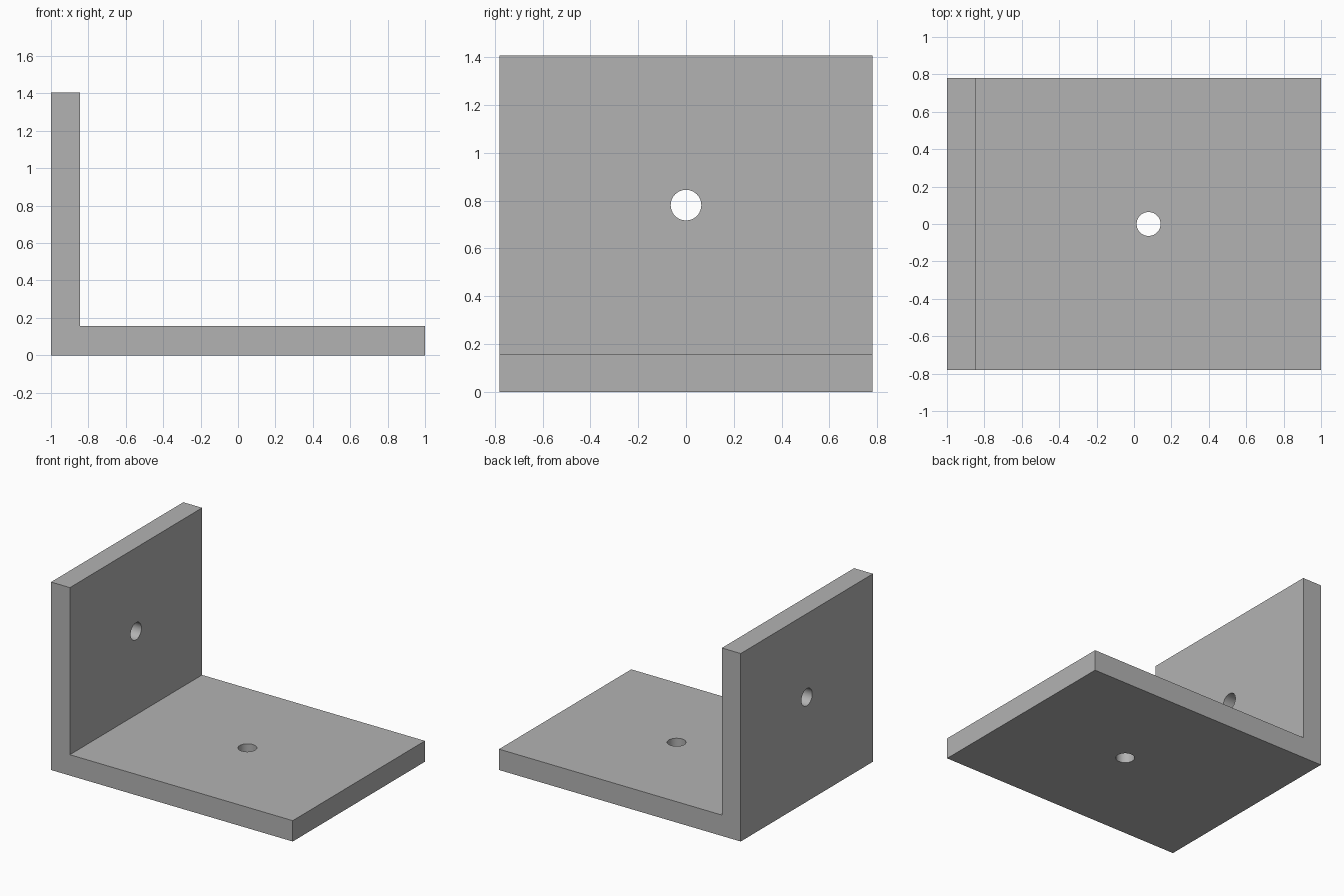
import bpy
import bmesh
import math

cube = bpy.data.objects.get("Cube")
if cube:
    bpy.data.objects.remove(cube, do_unlink=True)

LENGTH, WIDTH, HEIGHT = 2.0, 1.5625, 1.406
THICK = 0.156
HOLE_RADIUS = 0.064

grey = bpy.data.materials.new("plain_grey")
grey.use_nodes = True
grey.diffuse_color = (0.45, 0.45, 0.45, 1)
grey.node_tree.nodes["Principled BSDF"].inputs["Base Color"].default_value = grey.diffuse_color

# L-shaped bracket: side profile extruded across the width
left, right = -LENGTH / 2, LENGTH / 2
inner = left + THICK
profile = [(left, 0), (right, 0), (right, THICK),
           (inner, THICK), (inner, HEIGHT), (left, HEIGHT)]
bm = bmesh.new()
face = bm.faces.new([bm.verts.new((x, -WIDTH / 2, z)) for x, z in profile])
extruded = bmesh.ops.extrude_face_region(bm, geom=[face])["geom"]
bmesh.ops.translate(bm, vec=(0, WIDTH, 0),
                    verts=[v for v in extruded if isinstance(v, bmesh.types.BMVert)])
bmesh.ops.recalc_face_normals(bm, faces=bm.faces)
mesh = bpy.data.meshes.new("angle_bracket")
bm.to_mesh(mesh)
bm.free()
mesh.materials.append(grey)
bracket = bpy.data.objects.new("angle_bracket", mesh)
bpy.context.collection.objects.link(bracket)


def drill(name, location, rotation):
    """Cut a round through-hole in the bracket."""
    bpy.ops.mesh.primitive_cylinder_add(vertices=48, radius=HOLE_RADIUS, depth=THICK * 2,
                                        location=location, rotation=rotation)
    cutter = bpy.context.object
    cutter.name = name
    cutter.data.materials.append(grey)
    cutter.hide_render = True
    cut = bracket.modifiers.new(name, 'BOOLEAN')
    cut.operation = 'DIFFERENCE'
    cut.solver = 'EXACT'
    cut.object = cutter
    bpy.ops.object.select_all(action='DESELECT')
    bracket.select_set(True)
    bpy.context.view_layer.objects.active = bracket
    bpy.ops.object.modifier_apply(modifier=cut.name)
    bpy.data.objects.remove(cutter, do_unlink=True)


# Holes centred on the inner faces of the base and the wall
drill("base_hole", ((inner + right) / 2, 0, THICK / 2), (0, 0, 0))
drill("wall_hole", (left + THICK / 2, 0, (THICK + HEIGHT) / 2), (0, math.pi / 2, 0))
bpy.ops.object.shade_smooth_by_angle(angle=math.radians(30))
